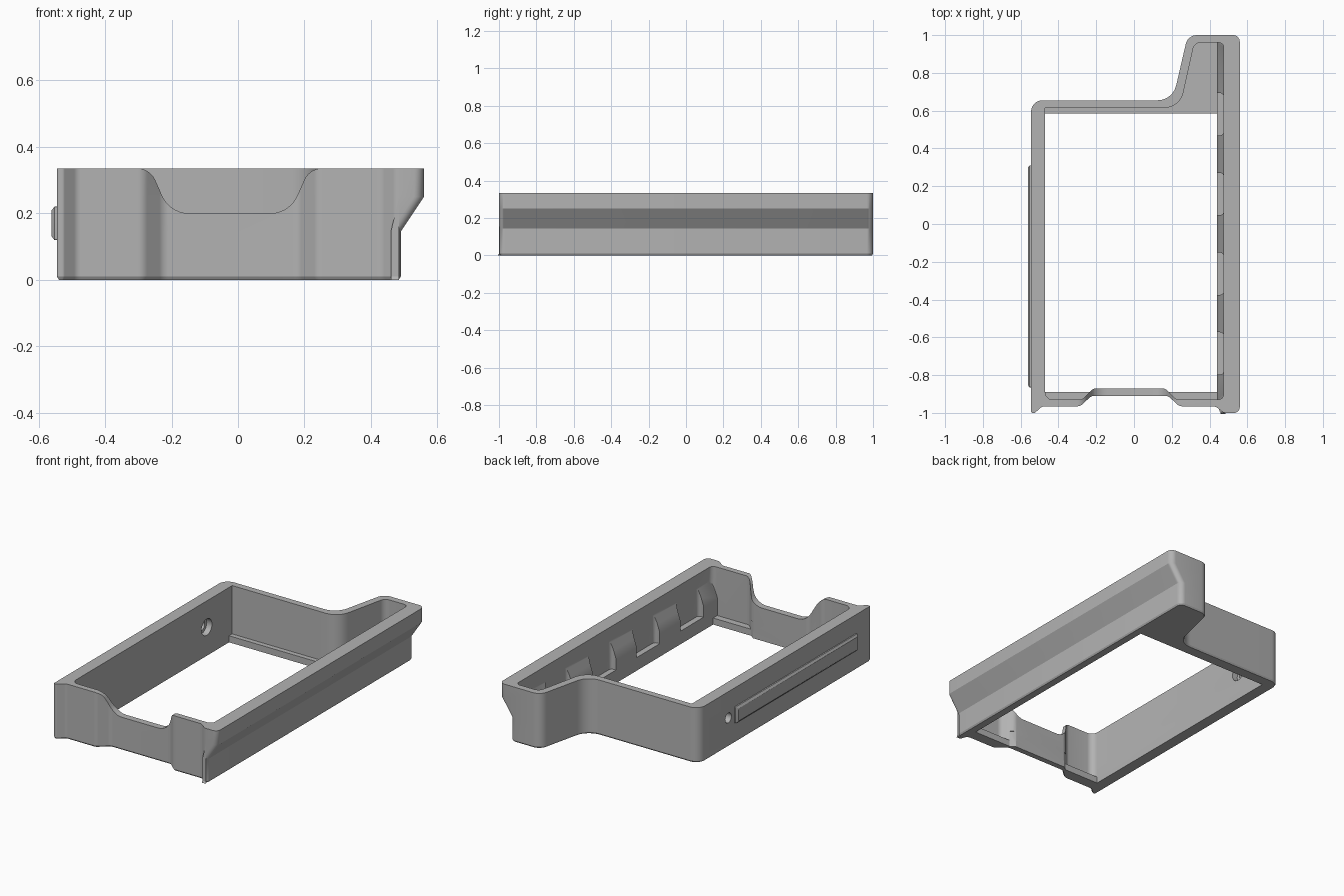
import bpy, bmesh, math
from mathutils import Vector

cube = bpy.data.objects.get("Cube")
if cube:
    bpy.data.objects.remove(cube, do_unlink=True)

TOP, FLOOR = 0.335, 0.04

grey = bpy.data.materials.new("mid_grey")
grey.use_nodes = True
grey.diffuse_color = (0.45, 0.45, 0.45, 1)
grey.node_tree.nodes["Principled BSDF"].inputs["Base Color"].default_value = (0.45, 0.45, 0.45, 1)


def rounded(corners, steps=7):
    """Fillet each (x, y, radius) corner of a closed outline."""
    out, n = [], len(corners)
    for i, (x, y, r) in enumerate(corners):
        p = Vector((x, y))
        if r == 0:
            out.append(p)
            continue
        a = (Vector(corners[i - 1][:2]) - p).normalized()
        b = (Vector(corners[(i + 1) % n][:2]) - p).normalized()
        half = a.angle(b) / 2
        centre = p + (a + b).normalized() * (r / math.sin(half))
        t = r / math.tan(half)
        s, e = p + a * t - centre, p + b * t - centre
        total = s.angle(e)
        for k in range(steps + 1):
            f = k / steps
            v = (s * math.sin((1 - f) * total) + e * math.sin(f * total)) / math.sin(total)
            out.append(centre + v)
    return out


def inset(pts, d):
    """Move a counter-clockwise outline inwards."""
    res = []
    for i, p in enumerate(pts):
        t = (pts[(i + 1) % len(pts)] - pts[i - 1]).normalized()
        res.append(p + Vector((-t.y, t.x)) * d)
    return res


def loft(name, rings):
    """Closed solid through matching rings of 3D points."""
    bm = bmesh.new()
    rows = [[bm.verts.new(p) for p in ring] for ring in rings]
    n = len(rows[0])
    for lo, hi in zip(rows, rows[1:]):
        for i in range(n):
            j = (i + 1) % n
            bm.faces.new((lo[i], lo[j], hi[j], hi[i]))
    bm.faces.new(rows[0][::-1])
    bm.faces.new(rows[-1])
    bmesh.ops.recalc_face_normals(bm, faces=bm.faces[:])
    mesh = bpy.data.meshes.new(name)
    bm.to_mesh(mesh)
    bm.free()
    obj = bpy.data.objects.new(name, mesh)
    bpy.context.collection.objects.link(obj)
    mesh.materials.append(grey)
    return obj


def prism(name, pts, lo, hi, axis="z"):
    place = {"x": lambda p, h: (h, p[0], p[1]),
             "y": lambda p, h: (p[0], h, p[1]),
             "z": lambda p, h: (p[0], p[1], h)}[axis]
    return loft(name, [[place(p, h) for p in pts] for h in (lo, hi)])


def rect(x0, x1, y0, y1, r=0):
    return rounded([(x0, y0, r), (x1, y0, r), (x1, y1, r), (x0, y1, r)])


def circle(y, z, r, n=24):
    return [(y + r * math.cos(math.tau * i / n), z + r * math.sin(math.tau * i / n)) for i in range(n)]


def cut(target, cutter):
    mod = target.modifiers.new("cut", "BOOLEAN")
    mod.operation, mod.solver, mod.object = "DIFFERENCE", "EXACT", cutter
    bpy.context.view_layer.objects.active = target
    bpy.ops.object.modifier_apply(modifier=mod.name)
    bpy.data.objects.remove(cutter, do_unlink=True)


# Outer body: the right side steps out into an overhanging rail
outer = rounded([
    (-0.545, -1, 0.008), (-0.525, -1, 0.012), (-0.485, -0.965, 0.03),
    (-0.285, -0.965, 0.04), (-0.225, -0.91, 0.04), (0.18, -0.91, 0.04),
    (0.24, -0.965, 0.04), (0.43, -0.965, 0.04), (0.475, -1, 0.03),
    (0.56, -1, 0.03), (0.56, 1, 0.035), (0.285, 1, 0.06),
    (0.205, 0.655, 0.1), (-0.545, 0.655, 0.06)])
lower = [Vector((p.x - 0.07, p.y)) if p.x > 0.5 else p for p in outer]


def level(pts, z):
    return [(p.x, p.y, z) for p in pts]


frame = loft("frame", [level(inset(lower, 0.006), 0), level(lower, 0.01),
                       level(lower, 0.145), level(outer, 0.25), level(outer, TOP)])

# Main cavity, narrowed low down on the right by a sloped inner wall
cavity = prism("cavity_cutter", rounded([
    (-0.47, -0.93, 0.04), (-0.275, -0.93, 0.04), (-0.215, -0.87, 0.04),
    (0.165, -0.87, 0.04), (0.225, -0.93, 0.04), (0.475, -0.93, 0.03),
    (0.475, 0.96, 0.025), (0.32, 0.96, 0.04), (0.243, 0.615, 0.1),
    (-0.47, 0.615, 0)]), FLOOR, 0.5)
cut(cavity, prism("slope_cutter", [(0.44, -0.1), (0.7, -0.1), (0.7, 0.25), (0.475, 0.25), (0.44, 0.15)],
                  -1.2, 1.2, "y"))
cut(frame, cavity)

# Open bottom, leaving ledges at the front and back
cut(frame, prism("opening_cutter", rounded([
    (-0.47, -0.89, 0), (-0.235, -0.89, 0), (-0.205, -0.87, 0), (0.155, -0.87, 0),
    (0.185, -0.89, 0), (0.44, -0.89, 0), (0.44, 0.585, 0), (-0.47, 0.585, 0)]), -0.1, 0.1))

# Four pockets in the right inner wall
for i in range(4):
    y = -0.685 + 0.422 * i
    cut(frame, prism("pocket_cutter", rect(0.4, 0.475, y - 0.112, y + 0.112, 0.02), 0.08, 0.3))

# Dip in the front wall
cut(frame, prism("dip_cutter", rounded([
    (-0.5, 0.5, 0), (-0.5, TOP + 0.001, 0), (-0.265, TOP + 0.001, 0.06), (-0.205, 0.2, 0.09),
    (0.155, 0.2, 0.09), (0.215, TOP + 0.001, 0.06), (0.45, TOP + 0.001, 0), (0.45, 0.5, 0)]),
    -1.1, -0.85, "y"))

# Stepped screw hole in the left wall
cut(frame, prism("hole_cutter", circle(0.37, 0.175, 0.03), -0.7, -0.4, "x"))
cut(frame, prism("recess_cutter", circle(0.37, 0.175, 0.05), -0.505, -0.4, "x"))

# Raised strip on the left wall
strip_lo = rect(-0.865, 0.31, 0.12, 0.22, 0.004)
strip_hi = rect(-0.853, 0.298, 0.132, 0.208, 0.004)
strip = loft("side_strip", [[(x, p.x, p.y) for p in pts] for x, pts in
                            ((-0.54, strip_lo), (-0.553, strip_lo), (-0.562, strip_hi))])

for obj in (frame, strip):
    bpy.ops.object.select_all(action="DESELECT")
    obj.select_set(True)
    bpy.context.view_layer.objects.active = obj
    bpy.ops.object.shade_smooth_by_angle(angle=math.radians(30))
